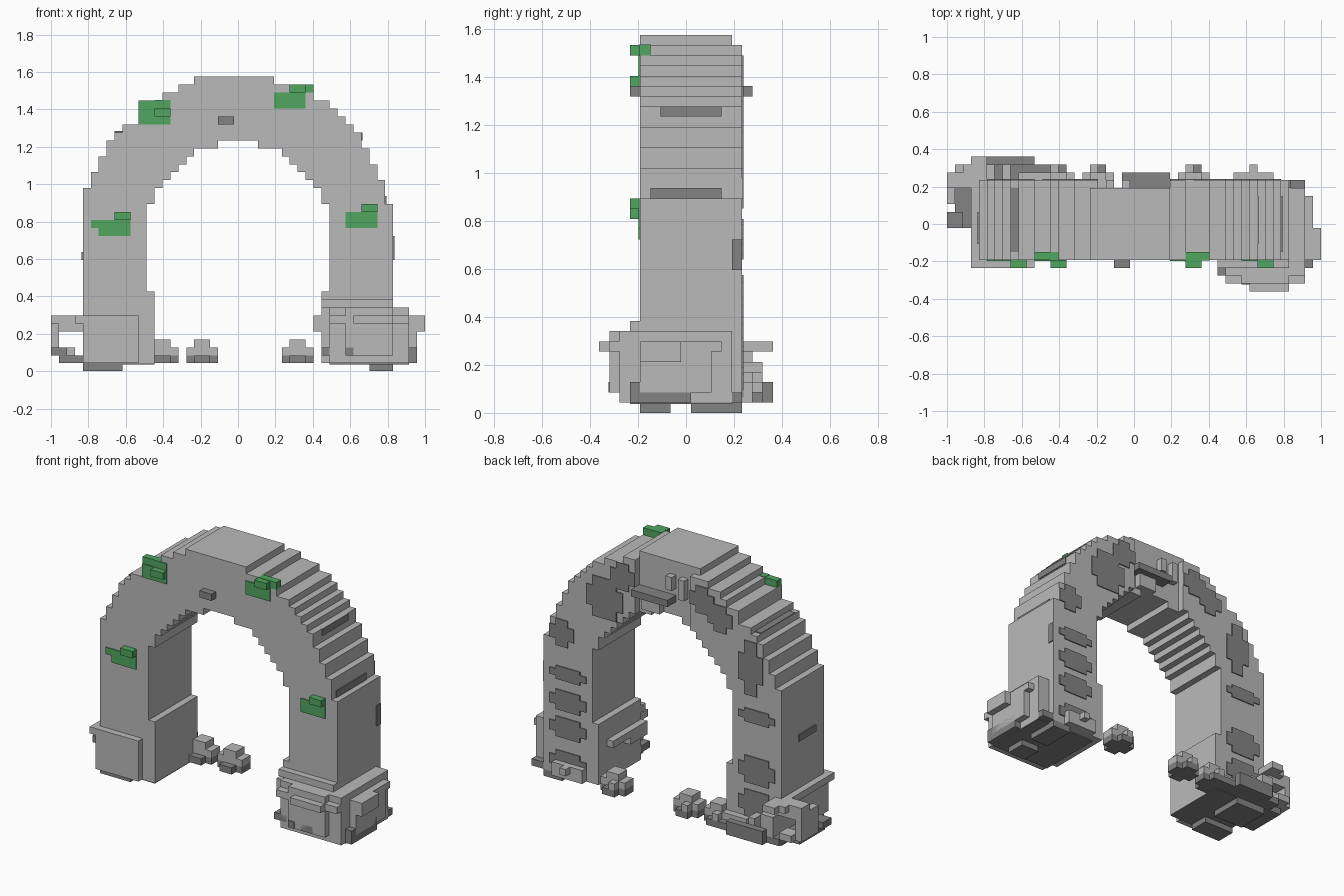
import bpy
import bmesh
from mathutils import Vector

default_cube = bpy.data.objects.get("Cube")
if default_cube:
    bpy.data.objects.remove(default_cube, do_unlink=True)

UNIT = 2 / 47                      # edge of one block
ORIGIN = Vector((23.5, 8.5, 0))    # grid position of the world origin
THIN = 0.15                        # plate thickness in blocks


def material(name, colour):
    mat = bpy.data.materials.new(name)
    mat.use_nodes = True
    rgba = (*colour, 1)
    mat.diffuse_color = rgba
    mat.node_tree.nodes["Principled BSDF"].inputs["Base Color"].default_value = rgba
    return mat


stone = material("light stone", (0.49, 0.49, 0.49))
dark_stone = material("dark stone", (0.23, 0.23, 0.23))
moss = material("moss green", (0.08, 0.38, 0.115))


def world(x, y, z):
    return (Vector((x, y, z)) - ORIGIN) * UNIT


def finish(name, bm, mat):
    bmesh.ops.recalc_face_normals(bm, faces=bm.faces)
    mesh = bpy.data.meshes.new(name)
    bm.to_mesh(mesh)
    bm.free()
    mesh.materials.append(mat)
    obj = bpy.data.objects.new(name, mesh)
    bpy.context.collection.objects.link(obj)
    return obj


def blocks(name, mat, boxes):
    """One object from boxes given as x, x, y, y, z, z grid limits."""
    bm = bmesh.new()
    for x0, x1, y0, y1, z0, z1 in boxes:
        low, high = world(x0, y0, z0), world(x1, y1, z1)
        made = bmesh.ops.create_cube(bm, size=1)["verts"]
        for v in made:
            v.co = Vector([low[i] if v.co[i] < 0 else high[i] for i in range(3)])
    return finish(name, bm, mat)


def extrusion(name, mat, outline, front, back):
    """Extrude an x-z outline from front to back."""
    bm = bmesh.new()
    face = bm.faces.new([bm.verts.new(world(x, front, z)) for x, z in outline])
    grown = bmesh.ops.extrude_face_region(bm, geom=[face], use_keep_orig=True)["geom"]
    moved = [g for g in grown if isinstance(g, bmesh.types.BMVert)]
    bmesh.ops.translate(bm, verts=moved, vec=(0, (back - front) * UNIT, 0))
    return finish(name, bm, mat)


def stairs(steps):
    points, z = [], 1
    for x, top in steps:
        points += [(x, z), (x, top)]
        z = top
    return points


# Stepped arch: each pair is an x position and the height it reaches
right_outer = [(43, 21), (42, 24), (41, 26), (40, 28), (39, 30), (38, 31), (37, 32),
               (36, 33), (35, 34), (33, 35), (30, 36), (28, 37)]
left_outer = [(4, 23), (5, 25), (6, 27), (7, 29), (8, 30), (9, 31), (11, 33),
              (13, 34), (14, 35), (16, 36), (18, 37)]
right_inner = [(34, 10), (35, 21), (34, 23), (33, 24), (32, 25), (31, 26),
               (30, 27), (29, 28), (26, 29)]
left_inner = [(13, 10), (12, 21), (13, 23), (14, 24), (15, 25), (16, 26),
              (17, 27), (18, 28), (21, 29)]

extrusion("arch_body", stone,
          stairs(left_outer) + stairs(right_outer)[::-1]
          + stairs(right_inner) + stairs(left_inner)[::-1], 4, 13)


# Back facing layer on each half, open at the crown
def back_half(name, outer, inner, edge, limit):
    rim = [(limit(x, edge), z) for x, z in stairs(inner)]
    extrusion(name, stone, stairs(outer[:-1]) + [(edge, 36)] + rim[::-1], 13, 14)


back_half("back_layer_right", left_outer, left_inner, 19, min)
back_half("back_layer_left", right_outer, right_inner, 28, max)
blocks("crown_studs", stone, [(20, 21, 13, 14, 32, 35), (22, 23, 13, 14, 33, 35),
                              (24, 27, 13, 14, 29, 31)])

# Crown beam and its end at the front
blocks("crown_beam", dark_stone, [(22, 28, 13, 15, 31, 32)])
blocks("beam_end", dark_stone, [(21, 23, 3, 4, 31, 32)])


# Worn patches on the back: centre x, centre z, half width, half height
def worn_patches(name, patches):
    boxes = []
    for x, z, w, h in patches:
        boxes.append((x - w, x + w, 14, 14 + THIN, z - h / 2, z + h / 2))
        boxes.append((x - w + 1, x + w - 1, 14, 14 + THIN, z - h, z + h))
    blocks(name, dark_stone, boxes)


worn_patches("arch_wear", [(33, 29, 3, 3), (30, 33, 2, 2), (17, 33, 2, 2),
                           (14, 31, 2, 2), (9, 25, 2, 4), (40, 22, 2, 2)])
worn_patches("leg_wear", [(8, 18, 3, 1), (8, 10, 3, 2), (8, 5, 3, 2),
                          (39, 16, 3, 1), (39, 12, 3, 1.5), (39, 8, 3, 1.5), (39, 3, 3, 1.5)])

# Dark courses on the outer sides
blocks("side_wear", dark_stone, [
    (42, 42 + THIN, 5, 12, 21, 22), (39, 39 + THIN, 6, 12, 29, 30),
    (4 - THIN, 4, 6, 10, 14, 15), (8, 9, 5, 13, 30, 30 + THIN),
    (43, 43 + THIN, 13, 14, 14, 17)])

# Moss: flat patches on the front with raised tufts
blocks("moss_patches", moss, [
    (x0, x1, 4 - THIN, 4, z0, z1) for x0, x1, z0, z1 in
    [(5, 10, 18, 19), (6, 10, 17, 18), (37, 41, 18, 20), (11, 15, 31, 33), (28, 32, 33, 35)]])
blocks("moss_tufts", moss, [
    (8, 10, 3, 4, 19, 20), (39, 41, 3, 4, 20, 21), (13, 15, 3, 4, 32, 33),
    (11, 13, 4, 5, 33, 34), (13, 15, 3.9, 5, 33, 34.05),
    (30, 32, 3, 4, 35, 36), (30, 33, 3.9, 5, 35, 36.05)])

# Square plinth on the right leg
blocks("right_plinth", stone, [(4, 11, 3, 14, 1, 6), (3, 11, 3, 14, 6, 7)])

# Rounded plinth with a ledge on the left leg
blocks("left_plinth", stone, [(37, 43, 1, 13, 2, 8), (35, 45, 2, 13, 1, 8),
                              (34, 46, 4, 11, 2, 7), (34, 43, 3, 13, 8, 9)])
blocks("left_plinth_ledge", stone, [(38, 43, 0, 13, 6, 7), (35, 45, 1, 13, 6, 7.02),
                                    (33, 47, 4, 8, 5, 7), (33, 46, 4, 12, 6, 7)])
blocks("left_plinth_rocks", dark_stone, [
    (44, 46, 3, 9, 1, 3), (39, 41, 1, 2, 2, 3), (37, 38, 0.9, 2, 2, 3),
    (34, 36, 2, 4, 2, 3), (43, 45, 10, 14, 1, 2)])

# Feet and undersides
feet = [(x0, x1, y0, y1, 0, 1) for x0, x1 in [(4, 9), (40, 43)]
        for y0, y1 in [(4, 7), (9, 14)]]
blocks("feet", dark_stone, feet)
blocks("undersides", dark_stone, [(4, 13, 4, 14, 1 - THIN, 1),
                                  (35, 45, 3, 13, 1 - THIN, 1)])

# Broken wall behind the right leg
blocks("ruin_base", dark_stone, [
    (3, 13, 14, 16, 1, 2), (5, 11, 16, 17, 1, 3), (1, 4, 8, 14, 1, 2), (0, 2, 8, 10, 2, 3)])
blocks("ruin_wall", stone, [
    (4, 6, 14, 16, 2, 5), (7, 8, 14, 16, 2, 4), (9, 12, 14, 15, 2, 3),
    (0, 1, 11, 15, 2, 6), (0, 4, 13, 15, 5, 7), (2, 5, 14, 16, 6, 7),
    (3, 5, 15, 17, 6, 7), (1, 3, 14, 16, 2, 3)])
blocks("back_nubs", stone, [(38, 39, 14, 16, 2, 3), (36, 41, 14, 15, 1, 3)])


# Loose rubble between the legs
def rubble(name, x):
    blocks(name + "_base", dark_stone, [(x, x + 4, 13, 15, 1, 2), (x + 1, x + 3, 12, 16, 1, 2)])
    blocks(name + "_top", stone, [(x, x + 4, 13, 15, 2, 3), (x + 1, x + 2, 13, 16, 2, 3),
                                  (x + 1, x + 3, 13, 15, 3, 4)])


for label, start in [("right", 12), ("middle", 17), ("left", 29)]:
    rubble(label + "_rubble", start)
